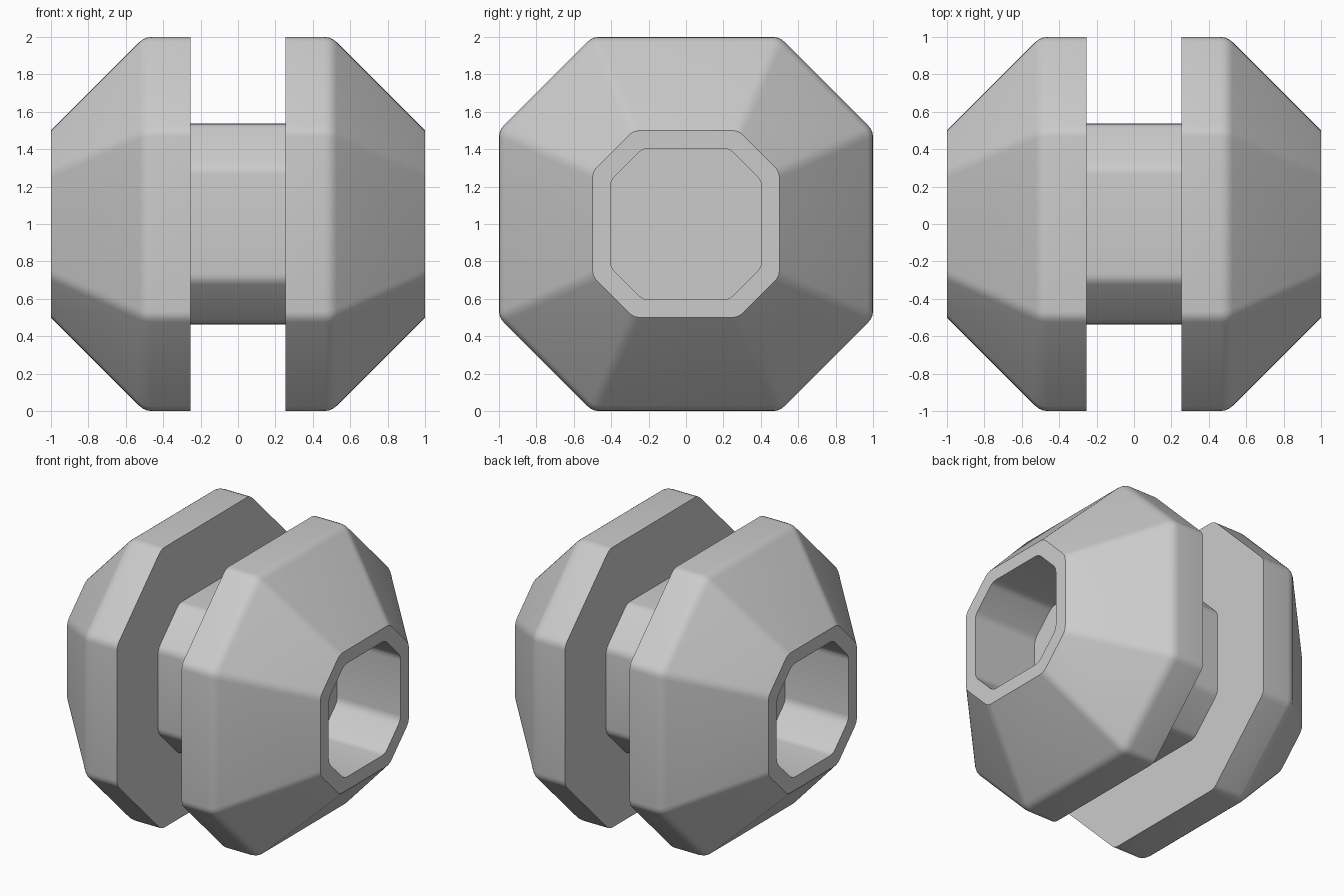
import bpy, bmesh, math
from mathutils import Vector

if "Cube" in bpy.data.objects:
    bpy.data.objects.remove(bpy.data.objects["Cube"])


def round_corner(prev, corner, nxt, dist, steps=3):
    """Points of a small curve that replaces a 2D corner."""
    p, c, n = Vector(prev), Vector(corner), Vector(nxt)
    a = c + (p - c).normalized() * dist
    b = c + (n - c).normalized() * dist
    out = []
    for i in range(steps + 1):
        t = i / steps
        out.append(a * (1 - t) ** 2 + c * 2 * t * (1 - t) + b * t * t)
    return out


def octagon(half, corner, fillet):
    """Chamfered square in the y/z plane with softened corners."""
    pts = []
    for k in range(4):
        ca, sa = round(math.cos(k * math.pi / 2)), round(math.sin(k * math.pi / 2))
        for y, z in ((half, corner), (corner, half)):
            pts.append((y * ca - z * sa, y * sa + z * ca))
    ring = []
    for i, p in enumerate(pts):
        ring += round_corner(pts[i - 1], p, pts[(i + 1) % 8], fillet)
    return ring


def loft(name, sections):
    """Skin a list of (x, half width, chamfer start, fillet) and cap both ends."""
    bm = bmesh.new()
    rings = []
    for x, half, corner, fillet in sections:
        rings.append([bm.verts.new((x, p.x, p.y + 1)) for p in octagon(half, corner, fillet)])
    for r0, r1 in zip(rings, rings[1:]):
        n = len(r0)
        for i in range(n):
            j = (i + 1) % n
            bm.faces.new((r0[i], r0[j], r1[j], r1[i]))
    bm.faces.new(rings[0])
    bm.faces.new(rings[-1])
    bmesh.ops.recalc_face_normals(bm, faces=bm.faces)
    mesh = bpy.data.meshes.new(name)
    bm.to_mesh(mesh)
    bm.free()
    obj = bpy.data.objects.new(name, mesh)
    bpy.context.collection.objects.link(obj)
    bpy.ops.object.select_all(action='DESELECT')
    obj.select_set(True)
    bpy.context.view_layer.objects.active = obj
    bpy.ops.object.shade_smooth_by_angle(angle=math.radians(30))
    return obj


# Flange profile: flat inner face, soft shoulder, cone, hollow socket
shoulder = round_corner((0.255, 1), (0.5, 1), (1, 0.5), 0.04)
profile = [(0.255, 1, 0.5, 0.035)]
profile += [(p.x, p.y, 0.5 - 0.44 * (1 - p.y), 0.035) for p in shoulder]
profile += [(1, 0.5, 0.28, 0.035), (1, 0.405, 0.23, 0.035), (0.5, 0.405, 0.23, 0.035)]

for name, side in (("left_flange", -1), ("right_flange", 1)):
    loft(name, [(side * x, h, c, f) for x, h, c, f in profile])

# Core joining the two flanges
loft("core", [(-0.3, 0.537, 0.3, 0.035), (0.3, 0.537, 0.3, 0.035)])
